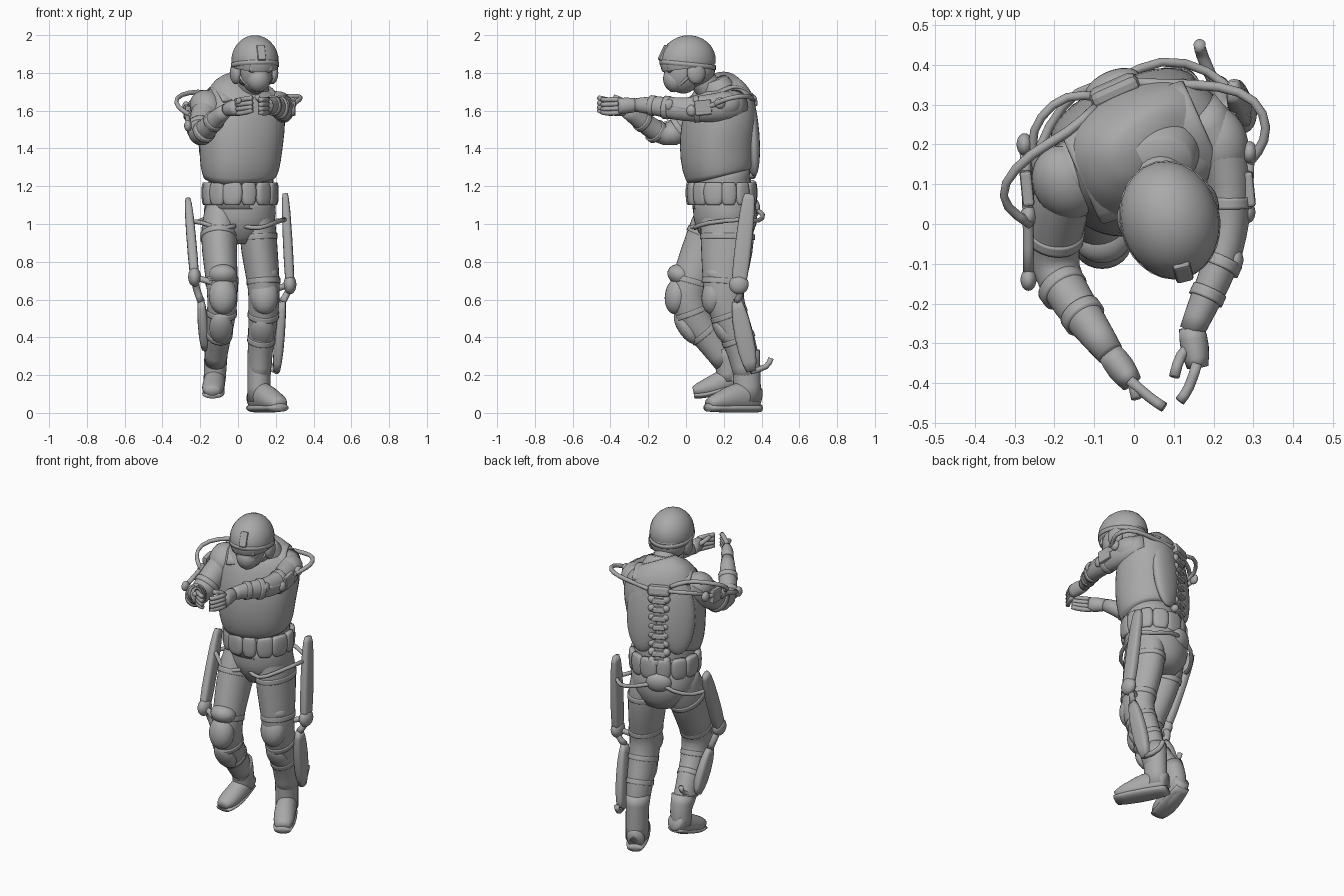
import bpy, bmesh, math
from mathutils import Vector, Matrix, Euler

cube = bpy.data.objects.get("Cube")
if cube:
    bpy.data.objects.remove(cube)

grey = bpy.data.materials.new("plain_grey")
grey.use_nodes = True
GREY = (0.4, 0.4, 0.4, 1)
grey.diffuse_color = GREY
grey.node_tree.nodes["Principled BSDF"].inputs["Base Color"].default_value = GREY


def finish(name, bm, subsurf=0, bevel=0):
    bmesh.ops.recalc_face_normals(bm, faces=bm.faces)
    mesh = bpy.data.meshes.new(name)
    bm.to_mesh(mesh)
    bm.free()
    mesh.materials.append(grey)
    for p in mesh.polygons:
        p.use_smooth = not bevel
    ob = bpy.data.objects.new(name, mesh)
    bpy.context.collection.objects.link(ob)
    if bevel:
        m = ob.modifiers.new("bevel", 'BEVEL')
        m.width, m.segments = bevel, 2
    if subsurf:
        ob.modifiers.new("smooth", 'SUBSURF').levels = subsurf
    return ob


def loft(name, stations, ref=(1, 0, 0), n=14, square=1.0):
    """Rings (x, y, z, width, depth) skinned along a path, creased at both ends."""
    bm, rings, ref = bmesh.new(), [], Vector(ref)
    pts = [Vector(s[:3]) for s in stations]
    for i, s in enumerate(stations):
        t = (pts[min(i + 1, len(pts) - 1)] - pts[max(i - 1, 0)]).normalized()
        v = t.cross(ref).normalized()
        u = v.cross(t)
        ring = []
        for k in range(n):
            a = math.tau * k / n
            c, d = [math.copysign(abs(f) ** square, f) for f in (math.cos(a), math.sin(a))]
            ring.append(bm.verts.new(pts[i] + u * c * s[3] + v * d * s[-1]))
        rings.append(ring)
    for a, b in zip(rings, rings[1:]):
        for k in range(n):
            bm.faces.new((a[k], a[(k + 1) % n], b[(k + 1) % n], b[k]))
    crease = bm.edges.layers.float.new("crease_edge")
    for ring in (rings[0], rings[-1]):
        for e in bm.faces.new(ring).edges:
            e[crease] = 1
    return finish(name, bm, subsurf=1)


def tube(name, pts, r=0.012):
    return loft(name, [(*p, r) for p in pts], ref=(0.13, 0.21, 0.97), n=8)


def box(name, loc, size, rot=(0, 0, 0), bevel=0.008):
    bm = bmesh.new()
    bmesh.ops.create_cube(bm, size=1)
    M = Matrix.LocRotScale(Vector(loc), Euler(rot), Vector(size))
    bmesh.ops.transform(bm, matrix=M, verts=bm.verts)
    return finish(name, bm, bevel=bevel)


def ball(name, loc, size, rot=(0, 0, 0), floor=None):
    bm = bmesh.new()
    bmesh.ops.create_uvsphere(bm, u_segments=24, v_segments=14, radius=1)
    if floor is not None:
        bmesh.ops.bisect_plane(bm, geom=bm.verts[:] + bm.edges[:] + bm.faces[:],
                               plane_co=(0, 0, floor), plane_no=(0, 0, -1), clear_outer=True)
    M = Matrix.LocRotScale(Vector(loc), Euler(rot), Vector(size))
    bmesh.ops.transform(bm, matrix=M, verts=bm.verts)
    return finish(name, bm)


def frame(cx, cy, yaw):
    """Local body coordinates to world, turned about z."""
    def f(x, y, z):
        return (cx + x * math.cos(yaw) - y * math.sin(yaw),
                cy + x * math.sin(yaw) + y * math.cos(yaw), z)
    return f


def bands(name, path, spots, grow):
    """Short straps around a limb at (segment, fraction) spots."""
    for i, f in spots:
        a, b = path[i], path[i + 1]
        at = lambda t: [p + (q - p) * t for p, q in zip(a, b)]
        step = .014 / (Vector(a[:3]) - Vector(b[:3])).length
        loft(name, [at(f + k * step)[:3] + [r + grow for r in at(f)[3:]] for k in (-1, 0, 1)])


# Torso, turned towards the model's left
YAW = 0.42
ref = (math.cos(YAW), math.sin(YAW), 0)
body = frame(0.02, 0.18, YAW)
loft("vest", [(.01, .178, 1.25, .195, .162), (.01, .168, 1.29, .212, .18), (.015, .162, 1.4, .222, .187),
              (.02, .172, 1.5, .23, .188), (.03, .19, 1.6, .228, .175), (.03, .2, 1.68, .205, .15),
              (.035, .205, 1.735, .17, .115), (.05, .2, 1.765, .1, .07)], ref, n=24, square=.87)
loft("waist", [(.015, .19, 1.08, .18, .155), (.015, .19, 1.18, .178, .15), (.015, .18, 1.29, .18, .155)], ref, n=20)
loft("pelvis", [(.015, .19, 1.16, .18, .155), (.01, .205, 1.06, .2, .175), (.005, .22, .98, .185, .165),
                (.01, .225, .9, .1, .11)], (1, .15, 0), n=20)
loft("belt", [(.015, .19, z, .186, .162) for z in (1.14, 1.175, 1.21)], ref, n=24)
for k in range(13):
    a = math.tau * (k + .5) / 13
    p = Vector(body(.186 * math.cos(a), .163 * math.sin(a) + .01, 1.16))
    wide = (.3 + k % 3 * .05) * .15
    loft("belt_pouch", [(*(p + Vector((-.005, 0, dz))), wide * f, .024 * f) for dz, f in
                        ((-.06, .6), (-.045, .9), (0, 1), (.045, .95), (.06, .7))],
         (-math.sin(a + YAW), math.cos(a + YAW), 0), n=10, square=.7)
for s in (-1, 1):
    ball("back_panel", body(s * .1, .135, 1.48), (.1, .042, .23), (.08, 0, YAW - s * .25))
    loft("shoulder_strap", [(*body(s * .13, y, z), .04, .013) for y, z in
                            ((-.12, 1.65), (-.07, 1.695), (0, 1.73), (.06, 1.722), (.12, 1.68))], ref, n=10)
loft("collar", [(.05, .165, 1.7, .125, .1), (.055, .15, 1.735, .11, .09), (.058, .14, 1.762, .09, .075)],
     ref, n=18)

# Head and helmet
HY = 0.25
head = frame(.09, .01, HY)
loft("neck", [(.05, .16, 1.68, .075), (.07, .09, 1.75, .072), (.085, .04, 1.83, .072)])
ball("face", head(0, -.03, 1.805), (.085, .098, .115), (.15, 0, HY))
ball("face_mask", head(0, -.075, 1.765), (.062, .058, .068), (.2, 0, HY))
ball("helmet_shell", head(0, 0, 1.863), (.124, .15, .136), (.15, 0, HY), floor=-.25)
ball("helmet_back", head(0, .045, 1.82), (.11, .1, .1), (0, 0, HY))
bm = bmesh.new()
rim = [bm.verts.new(head(.126 * math.cos(a), .151 * math.sin(a), 1.842 - .015 * math.sin(a) + dz))
       for dz in (-.012, .012) for a in [math.tau * k / 28 for k in range(28)]]
for k in range(28):
    j = (k + 1) % 28
    bm.faces.new((rim[k], rim[j], rim[28 + j], rim[28 + k]))
finish("helmet_rim", bm).modifiers.new("thick", 'SOLIDIFY').thickness = .008
box("visor_mount", head(0, -.13, 1.905), (.045, .03, .09), (-.45, 0, HY))
box("goggles", head(0, -.112, 1.825), (.13, .035, .045), (.1, 0, HY), .014)
for s in (-1, 1):
    ball("ear_cup", head(s * .1, .02, 1.8), (.03, .05, .06), (0, 0, HY))
    tube("chin_strap", [head(s * .09, 0, 1.8), head(s * .08, -.05, 1.745), head(0, -.09, 1.705)], .009)

# Arms
ARMS = {
    "left": [(.15, .27, 1.63, .08, .085), (.215, .21, 1.62, .075, .085), (.24, .11, 1.612, .06, .075),
             (.24, .0, 1.605, .05, .064), (.225, -.09, 1.615, .048, .06), (.175, -.2, 1.63, .04, .048),
             (.145, -.27, 1.63, .033, .036)],
    "right": [(-.1, .17, 1.65, .08, .09), (-.165, .12, 1.61, .08, .092), (-.19, .03, 1.545, .076, .084),
              (-.205, -.08, 1.462, .065, .07), (-.187, -.15, 1.482, .06, .062), (-.115, -.25, 1.558, .05, .052),
              (-.06, -.325, 1.605, .036, .037)]}
HANDS = {"left": ((.145, -.26, 1.63), (.16, -.36, 1.625), (.115, -.445, 1.62)),
         "right": ((-.06, -.325, 1.605), (-.005, -.4, 1.62), (.075, -.46, 1.63))}
for side, path in ARMS.items():
    loft(side + "_arm", path)
    bands(side + "_arm_strap", path, [(2, .5), (4, .1), (4, .8)], .005)
    wrist, palm, tip = [Vector(p) for p in HANDS[side]]
    loft(side + "_palm", [(*wrist, .033, .036), (*wrist.lerp(palm, .5), .04, .045), (*palm, .028, .042)])
    for k in range(4):
        up = Vector((0, 0, .034 - .023 * k))
        mid = palm.lerp(tip, .5) + (palm - wrist) * .12
        tube(side + "_finger", [palm.lerp(wrist, .1) + up, mid + up * 1.05, tip + up * (1.1 - k * .1)], .0145)
    knuckle = wrist.lerp(palm, .4)
    inward = Vector((-.045 if side == "left" else .04, -.03, .03))
    tube(side + "_thumb", [knuckle, knuckle + inward * .8, knuckle + inward * 1.1 + Vector((0, -.05, .012))], .015)
ball("right_shoulder_pad", (-.17, .105, 1.625), (.085, .1, .08), (.5, -.4, .2), floor=-.2)
ball("left_shoulder_pad", (.215, .2, 1.63), (.072, .095, .072), (.1, .4, .2), floor=-.2)

# Legs, right one stepping
LEGS = {
    "right": [(-.085, .19, 1.08, .09, .12), (-.1, .15, .98, .1, .135), (-.1, .1, .86, .095, .125),
              (-.085, .025, .7, .086, .105), (-.08, .0, .61, .083, .1), (-.09, .05, .48, .075, .09),
              (-.11, .145, .37, .066, .08), (-.12, .215, .26, .058, .065)],
    "left": [(.095, .21, 1.08, .09, .13), (.105, .22, .98, .1, .148), (.112, .218, .86, .1, .142),
             (.135, .202, .7, .088, .118), (.14, .195, .61, .085, .105), (.13, .25, .46, .078, .095),
             (.117, .305, .32, .066, .083), (.113, .325, .18, .06, .07)]}
for side, path in LEGS.items():
    loft(side + "_leg", path, n=16)
    bands(side + "_leg_strap", path, [(1, .4), (3, .05), (4, .6), (5, .5)], .005)
    kx, ky, kz = path[4][:3]
    ball(side + "_knee_pad", (kx, ky - .046, kz + .01), (.075, .066, .1), (-.15, 0, 0))
    ball(side + "_knee_plate", (kx, ky - .03, kz + .12), (.075, .07, .055), (-.35, 0, 0))
    sx, sy, sz = path[5][:3]
    ball(side + "_shin_plate", (sx, sy - .047, sz - .03), (.062, .045, .1), (.6, 0, 0))

# Boots
loft("left_boot_shaft", [(.113, .315, .33, .066, .078), (.112, .322, .22, .063, .075), (.11, .325, .06, .063, .075)])
loft("left_boot", [(.085, .385, .075, .045, .06), (.105, .34, .085, .06, .08), (.145, .265, .085, .062, .08),
                   (.18, .2, .065, .064, .06), (.21, .15, .055, .058, .045), (.226, .12, .045, .04, .03)])
loft("left_sole", [(.083, .39, .025, .045, .022), (.105, .34, .025, .06, .025), (.175, .21, .025, .068, .025),
                   (.226, .115, .028, .05, .022)])
loft("right_boot_shaft", [(-.115, .195, .34, .064, .07), (-.12, .225, .25, .062, .068), (-.124, .225, .17, .06, .062)])
loft("right_boot", [(-.118, .285, .21, .045, .05), (-.121, .248, .19, .058, .068), (-.126, .18, .155, .06, .066),
                    (-.133, .105, .13, .062, .05), (-.135, .062, .12, .052, .038), (-.135, .038, .115, .035, .024)])
loft("right_sole", [(-.12, .288, .16, .045, .018), (-.125, .215, .13, .058, .02), (-.132, .11, .095, .064, .02),
                    (-.135, .045, .092, .048, .016)])

# Powered leg frame: thigh bar, knee joint, shin bar, hip and ankle brackets
FRAME = {"left": ((.25, .335, 1.16), (.275, .28, .68), (.235, .27, .59), (.205, .345, .22)),
         "right": ((-.265, .185, 1.13), (-.23, .0, .72), (-.195, .04, .59), (-.175, .14, .34))}
for side, (hip, knee, shin, ankle) in FRAME.items():
    s = 1 if side == "left" else -1
    hip, knee, shin, ankle = [Vector(p) for p in (hip, knee, shin, ankle)]
    loft(side + "_thigh_bar", [(*hip, .014, .025), (*hip.lerp(knee, .1), .024, .042),
                               (*hip.lerp(knee, .85), .028, .048), (*knee, .022, .036)], square=.6)
    ball(side + "_knee_joint", knee, (.034, .052, .052))
    tube(side + "_knee_link", [knee, knee.lerp(shin, .5) + Vector((s * .01, .02, 0)), shin], .022)
    loft(side + "_shin_bar", [(*shin, .018, .026), (*shin.lerp(ankle, .2), .027, .048),
                              (*shin.lerp(ankle, .75), .03, .054), (*ankle, .018, .026)], square=.6)
    tube(side + "_knee_bracket", [knee, knee + Vector((-s * .06, -.02, -.02)), knee + Vector((-s * .1, -.04, -.03))], .018)
    heel = ankle + Vector((-s * .04, .09, .02))
    tube(side + "_ankle_bracket", [ankle, heel, heel + Vector((0, .015, .05))], .017)
    joint = hip.lerp(knee, .28)
    root = Vector(body(s * .02, .19, 1.08))
    tube(side + "_hip_hose", [root, root.lerp(joint, .35) + Vector((0, .075, -.01)),
                              root.lerp(joint, .75) + Vector((s * .01, .06, -.03)), joint], .013)
    thigh = Vector(LEGS[side][0][:3])
    tube(side + "_thigh_harness", [joint, thigh + Vector((s * .1, -.12, -.07)),
                                   thigh + Vector((s * .02, -.18, -.11)), thigh + Vector((-s * .07, -.14, -.09))], .013)

# Spine column and pelvis plate
for k in range(9):
    z = 1.2 + k * .055
    box("vertebra", body(0, .165, z), (.075 + .012 * (k % 2), .05, .036), (.15, 0, YAW), .01)
    for s in (-1, 1):
        ball("vertebra_lobe", body(s * .042, .165, z + .01), (.022, .026, .024))
loft("spine_rail", [(*body(0, .155, z), .035, .022) for z in (1.05, 1.2, 1.45, 1.66)], ref)
ball("pelvis_plate", body(0, .18, 1.08), (.075, .04, .06), (-.15, 0, YAW))
box("spine_top_block", body(0, .17, 1.65), (.13, .05, .065), (.2, 0, YAW), .018)

# Shoulder hoses and arm brackets
tube("left_shoulder_hose", [body(.05, .17, 1.65), (.09, .35, 1.66), (.22, .35, 1.67), (.31, .315, 1.68),
                            (.34, .24, 1.67), (.315, .18, 1.65), (.265, .13, 1.62)], .014)
tube("right_shoulder_hose", [body(-.06, .15, 1.67), (-.16, .23, 1.7), (-.26, .18, 1.7), (-.335, .1, 1.67),
                             (-.325, .04, 1.62), (-.26, .0, 1.58)], .014)
tube("right_upper_hose", [body(-.04, .17, 1.65), (-.17, .33, 1.67), (-.24, .27, 1.66), (-.265, .2, 1.63),
                          (-.23, .1, 1.6)], .013)
for side, a, b, c in (("left", (.29, .18, 1.64), (.285, .03, 1.6), (.255, -.09, 1.63)),
                      ("right", (-.275, .2, 1.62), (-.265, .02, 1.57), (-.265, -.14, 1.52))):
    tube(side + "_arm_rail", [a, b, c], .015)
    for p in (a, b, c):
        ball(side + "_arm_rail_joint", p, (.02, .028, .03))
    box(side + "_arm_cuff", Vector(b).lerp(Vector(a), .4), (.03, .09, .08), (.1, 0, .1))
